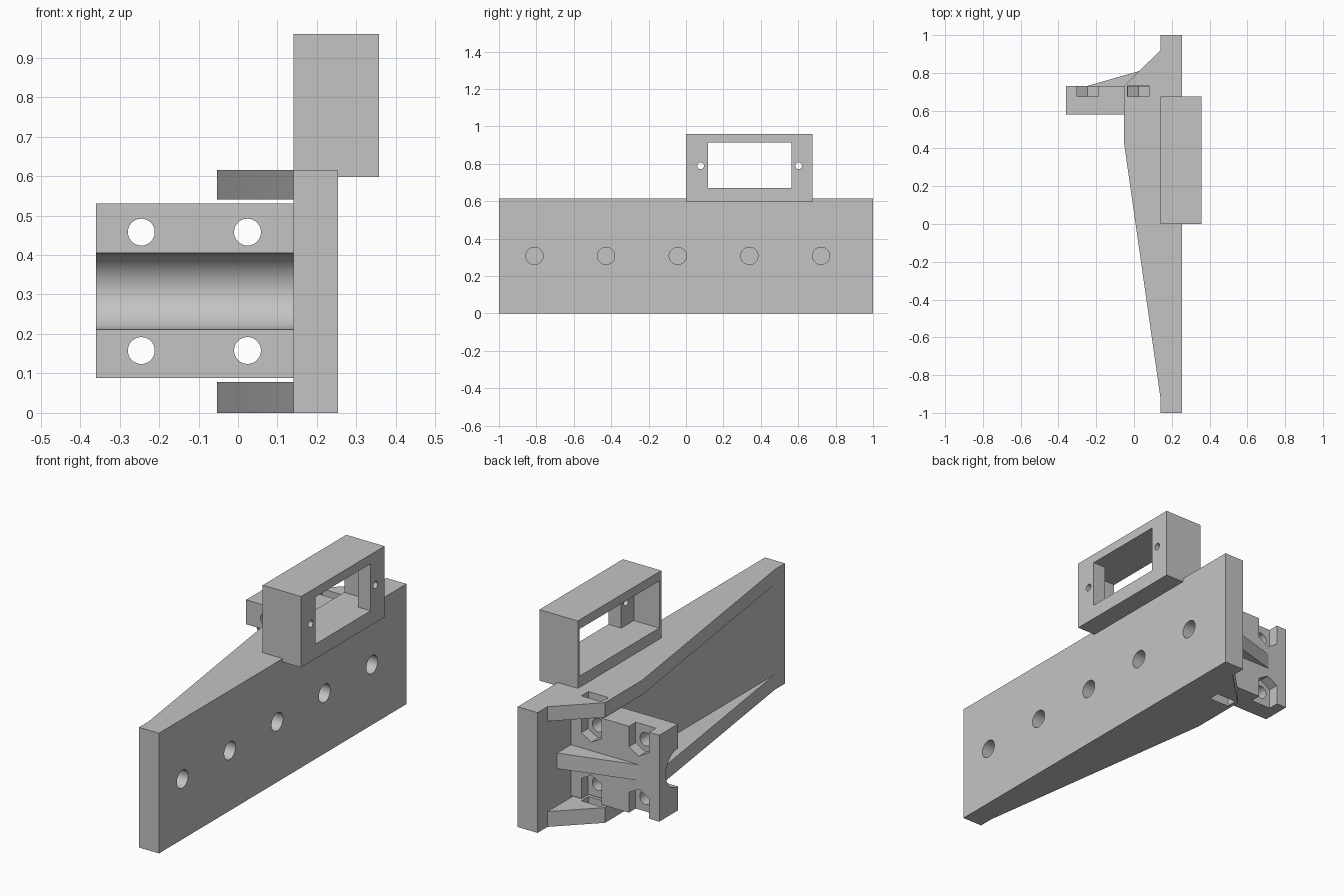
import bpy, bmesh, math
from mathutils import Vector

cube = bpy.data.objects.get("Cube")
if cube:
    bpy.data.objects.remove(cube, do_unlink=True)

grey = bpy.data.materials.new("light grey plastic")
grey.use_nodes = True
colour = (0.55, 0.55, 0.55, 1)
grey.diffuse_color = colour
grey.node_tree.nodes["Principled BSDF"].inputs["Base Color"].default_value = colour

MID_Z = 0.308


def prism(name, points, axis, lo, hi):
    """Extrude a 2D outline along an axis; the outline uses the other two axes in order."""
    def place(p, h):
        co = list(p)
        co.insert("xyz".index(axis), h)
        return Vector(co)
    bm = bmesh.new()
    bottom = bm.faces.new([bm.verts.new(place(p, lo)) for p in points])
    grown = bmesh.ops.extrude_face_region(bm, geom=[bottom])["geom"]
    shift = place((0, 0), hi - lo)
    bmesh.ops.translate(bm, vec=shift, verts=[v for v in grown if isinstance(v, bmesh.types.BMVert)])
    bmesh.ops.recalc_face_normals(bm, faces=bm.faces)
    mesh = bpy.data.meshes.new(name)
    bm.to_mesh(mesh)
    bm.free()
    mesh.materials.append(grey)
    obj = bpy.data.objects.new(name, mesh)
    bpy.context.collection.objects.link(obj)
    return obj


def box(name, x, y, z):
    return prism(name, [(x[0], y[0]), (x[1], y[0]), (x[1], y[1]), (x[0], y[1])], "z", *z)


def rod(name, centre, radius, axis, lo, hi, sides=48):
    ring = [(centre[0] + radius * math.cos(2 * math.pi * i / sides),
             centre[1] + radius * math.sin(2 * math.pi * i / sides)) for i in range(sides)]
    return prism(name, ring, axis, lo, hi)


def cut(target, cutters):
    """Subtract every cutter, then remove it."""
    bpy.context.view_layer.objects.active = target
    for cutter in cutters:
        cutter.hide_render = True
        mod = target.modifiers.new("cut", "BOOLEAN")
        mod.operation = "DIFFERENCE"
        mod.solver = "EXACT"
        mod.object = cutter
        bpy.ops.object.modifier_apply(modifier=mod.name)
        bpy.data.objects.remove(cutter, do_unlink=True)


def nut_trap(x, side):
    """Pointed slot open to the back and to the outer edge; side is +1 above, -1 below."""
    w = 0.057
    outline = [(-w, 0.4), (-w, 0.117), (0, 0.084), (w, 0.117), (w, 0.4)]
    return prism("nut_trap_cutter", [(x + a, MID_Z + side * b) for a, b in outline],
                 "y", 0.675, 0.732)


# Mounting plate with blind screw holes
plate = box("mounting_plate", (0.14, 0.253), (-1, 1), (0, 0.615))
cut(plate, [rod("hole_cutter", (-0.81 + 0.383 * i, MID_Z), 0.046, "x", 0.165, 0.3)
            for i in range(5)])

# Tapered stiffening flanges, slotted for the inner nuts
flange_outline = [(0.14, -0.92), (0.14, 0.92), (-0.053, 0.73), (-0.053, 0.43)]
flanges = []
for name, side, z in (("upper_flange", 1, (0.54, 0.615)), ("lower_flange", -1, (0, 0.078))):
    flange = prism(name, flange_outline, "z", *z)
    lo, hi = z[0] - 0.05, z[1] + 0.05
    cut(flange, [box("slot_cutter", (-0.034, 0.08), (0.675, 0.732), (lo, hi))])
    flanges.append(flange)

# Clamp block with rod groove, bolt holes and nut traps
clamp = box("clamp_block", (-0.36, 0.14), (0.58, 0.73), (0.088, 0.53))
cutters = [rod("groove_cutter", (0.58, MID_Z), 0.097, "x", -0.5, 0.2, 96)]
for x in (-0.245, 0.024):
    for side in (1, -1):
        cutters.append(rod("bolt_cutter", (x, MID_Z + side * 0.15), 0.034, "y", 0.5, 0.8))
        cutters.append(nut_trap(x, side))
cut(clamp, cutters)

# Rib bracing the clamp against the plate
rib = prism("clamp_rib", [(-0.25, 0.73), (0.14, 0.73), (0.14, 0.842)], "z", 0.268, 0.348)

# Motor frame: wide pocket behind, window and two screw holes in front
frame = box("motor_frame", (0.14, 0.357), (0, 0.675), (0.597, 0.96))
cut(frame, [box("pocket_cutter", (0.1, 0.284), (0.016, 0.659), (0.672, 0.913)),
            box("window_cutter", (0.2, 0.5), (0.118, 0.563), (0.672, 0.913)),
            rod("screw_cutter", (0.078, 0.79), 0.018, "x", 0.2, 0.5, 24),
            rod("screw_cutter", (0.602, 0.79), 0.018, "x", 0.2, 0.5, 24)])

# Keep flat faces crisp and round holes smooth
bpy.ops.object.select_all(action="DESELECT")
for obj in [plate, clamp, rib, frame] + flanges:
    obj.select_set(True)
bpy.context.view_layer.objects.active = plate
bpy.ops.object.shade_smooth_by_angle(angle=math.radians(30))
